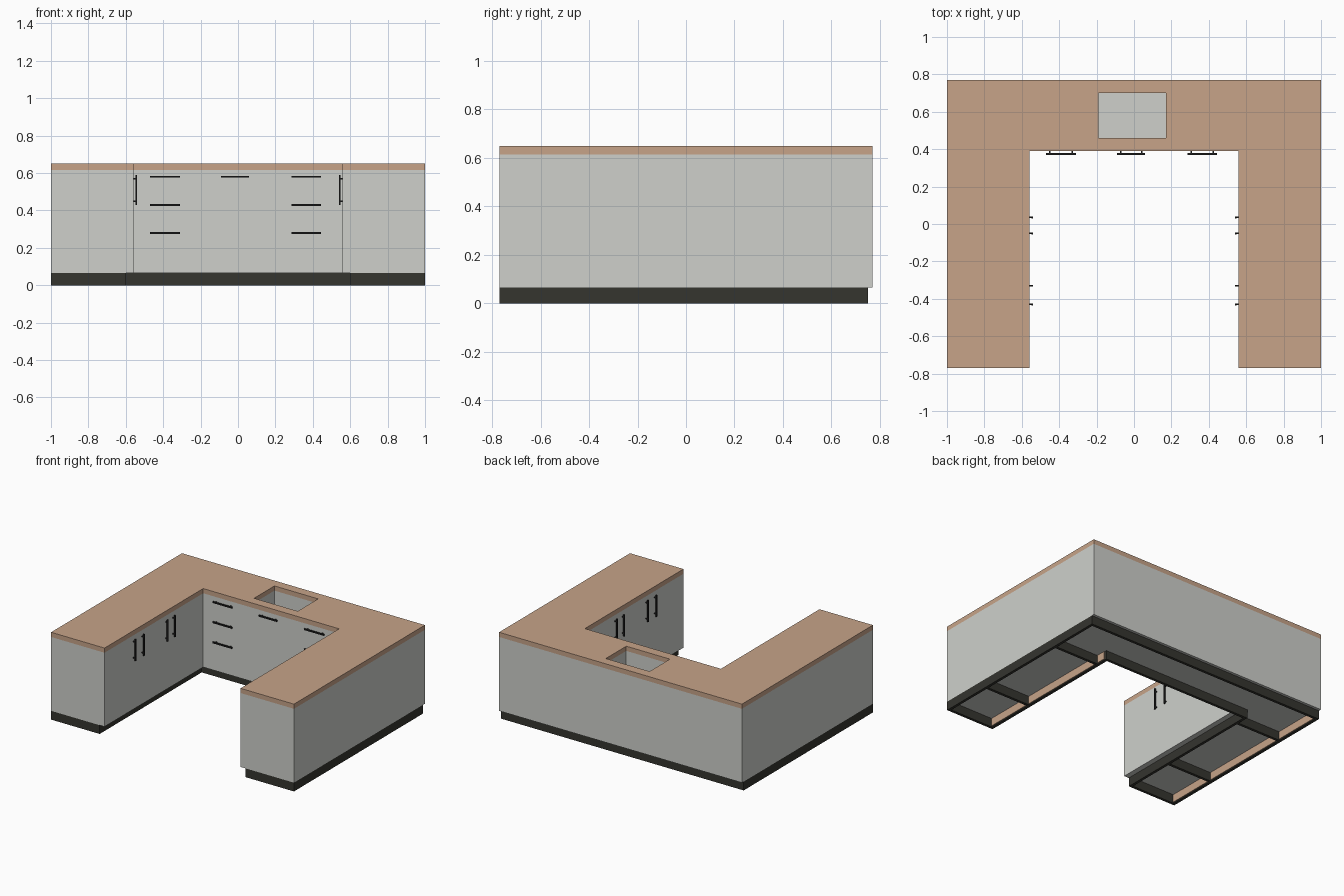
import bpy, bmesh
from mathutils import Vector

cube = bpy.data.objects.get("Cube")
if cube:
    bpy.data.objects.remove(cube, do_unlink=True)


def material(name, rgb):
    m = bpy.data.materials.new(name)
    m.use_nodes = True
    m.diffuse_color = (*rgb, 1)
    m.node_tree.nodes["Principled BSDF"].inputs["Base Color"].default_value = (*rgb, 1)
    return m


GREY = material("pale grey laminate", (0.62, 0.63, 0.60))
WOOD = material("light wood", (0.57, 0.37, 0.25))
DARK = material("dark plinth", (0.035, 0.035, 0.028))
METAL = material("black metal", (0.015, 0.015, 0.015))


def finish(name, bm, mat):
    bmesh.ops.recalc_face_normals(bm, faces=bm.faces)
    mesh = bpy.data.meshes.new(name)
    bm.to_mesh(mesh)
    bm.free()
    mesh.materials.append(mat)
    ob = bpy.data.objects.new(name, mesh)
    bpy.context.collection.objects.link(ob)
    return ob


def add_box(bm, lo, hi):
    lo, hi = Vector(lo), Vector(hi)
    verts = bmesh.ops.create_cube(bm, size=1)["verts"]
    for v in verts:
        v.co = (lo + hi) / 2 + v.co * (hi - lo)


def box(name, lo, hi, mat):
    bm = bmesh.new()
    add_box(bm, lo, hi)
    return finish(name, bm, mat)


def u_block(name, z0, z1, mat):
    """U-shaped plan extruded upwards."""
    half = [(1, BACK), (1, FRONT), (INNER, FRONT), (INNER, BAY)]
    outline = half + [(-x, y) for x, y in reversed(half)]
    bm = bmesh.new()
    face = bm.faces.new([bm.verts.new((x, y, z0)) for x, y in outline])
    top = bmesh.ops.extrude_face_region(bm, geom=[face])["geom"]
    bmesh.ops.translate(bm, vec=(0, 0, z1 - z0),
                        verts=[g for g in top if isinstance(g, bmesh.types.BMVert)])
    return finish(name, bm, mat)


FRONT, BACK, BAY, INNER = -0.77, 0.77, 0.39, 0.56
KICK, TOP_UNDER, TOP = 0.065, 0.615, 0.65

# Cabinets and worktop, with a sink opening cut through both
cabinets = u_block("cabinets", KICK, TOP_UNDER, GREY)
worktop = u_block("worktop", TOP_UNDER, TOP, WOOD)
cutter = box("sink_cutter", (-0.19, 0.46, 0.49), (0.17, 0.70, 0.8), GREY)
cutter.hide_render = True
cutter.hide_set(True)
for ob in (cabinets, worktop):
    cut = ob.modifiers.new("sink_opening", 'BOOLEAN')
    cut.operation = 'DIFFERENCE'
    cut.solver = 'EXACT'
    cut.object = cutter

# Hollow plinth: back and bay boards, then mirrored leg boards and dividers
T = 0.02
KB, KY, KX = 0.75, 0.43, 0.60
plinth = bmesh.new()
add_box(plinth, (-1, KB - T, 0), (1, KB, KICK))
add_box(plinth, (-KX, KY, 0), (KX, KY + T, KICK))


def span(s, a, b):
    return (a, b) if s > 0 else (-b, -a)


for s, side in ((1, "left"), (-1, "right")):
    for a, b, end in ((1 - T, 1, KB), (KX, KX + T, KY + T)):
        x0, x1 = span(s, a, b)
        add_box(plinth, (x0, FRONT, 0), (x1, end, KICK))
    x0, x1 = span(s, KX, 1)
    for y in (FRONT, -0.38, 0.34):
        add_box(plinth, (x0, y, 0), (x1, y + T, KICK))
    # Bare wood lining inside the leg boards
    for a, b, end, name in ((1 - T - 0.005, 1 - T, KB - T, "outer"),
                            (KX + T, KX + T + 0.005, KY, "inner")):
        x0, x1 = span(s, a, b)
        box(f"{side}_{name}_plinth_lining", (x0, FRONT + T, 0.008), (x1, end, KICK), WOOD)
finish("plinth", plinth, DARK)


def handle(name, center, along, out, length):
    """Bar on two posts; center lies on the door surface."""
    c, along, out = Vector(center), Vector(along), Vector(out)
    bm = bmesh.new()

    def piece(p, q, r):
        pad = Vector((r, r, r))
        lo = Vector(map(min, p, q)) - pad
        hi = Vector(map(max, p, q)) + pad
        add_box(bm, lo, hi)

    a, b = c - along * length / 2, c + along * length / 2
    piece(a + out * 0.016, b + out * 0.016, 0.005)
    for p in (c - along * length * 0.4, c + along * length * 0.4):
        piece(p, p + out * 0.014, 0.004)
    finish(name, bm, METAL)


# Drawer handles in the bay, and the handle under the sink
for s, side in ((1, "left"), (-1, "right")):
    x = 0.365 if s > 0 else -0.39
    for i, z in enumerate((0.28, 0.43, 0.58)):
        handle(f"{side}_drawer_handle_{i + 1}", (x, BAY, z), (1, 0, 0), (0, -1, 0), 0.15)
    # Upright door handles on the inner sides of the legs
    for i, y in enumerate((-0.43, -0.33, -0.05, 0.035)):
        handle(f"{side}_door_handle_{i + 1}", (s * INNER, y, 0.51), (0, 0, 1), (-s, 0, 0), 0.15)
handle("sink_door_handle", (-0.015, BAY, 0.58), (1, 0, 0), (0, -1, 0), 0.14)
